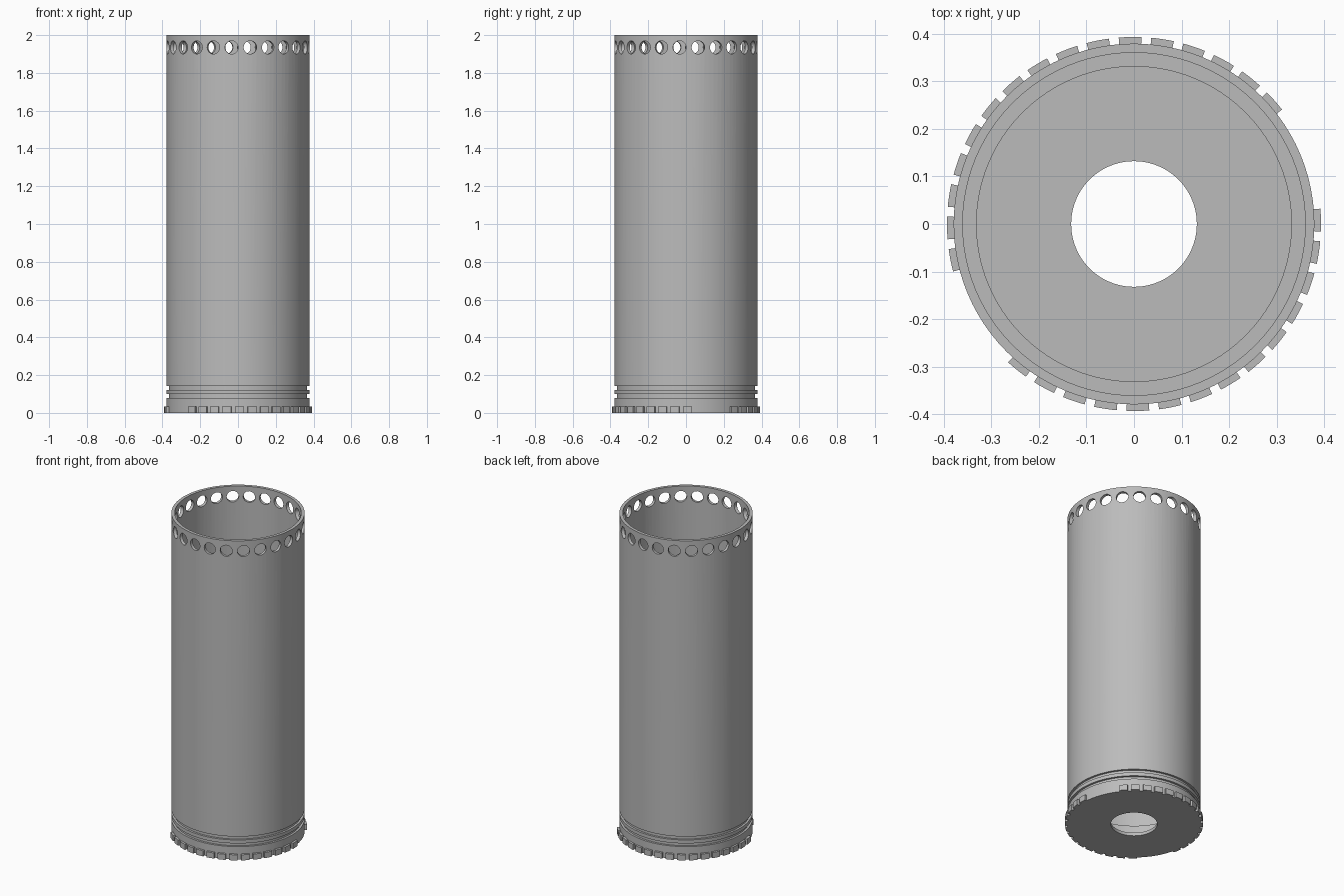
import bpy, bmesh
from math import radians, cos, sin, pi
from mathutils import Matrix

cube = bpy.data.objects.get("Cube")
if cube:
    bpy.data.objects.remove(cube, do_unlink=True)

GREY = (0.5, 0.5, 0.5, 1)
metal = bpy.data.materials.new("plain grey metal")
metal.use_nodes = True
metal.diffuse_color = GREY
metal.node_tree.nodes["Principled BSDF"].inputs["Base Color"].default_value = GREY

OUTER, INNER, SHOULDER, BORE, GROOVE = 0.379, 0.36, 0.331, 0.132, 0.366
SEGMENTS = 96


def add_object(name, bm):
    bmesh.ops.recalc_face_normals(bm, faces=bm.faces)
    mesh = bpy.data.meshes.new(name)
    bm.to_mesh(mesh)
    bm.free()
    mesh.materials.append(metal)
    obj = bpy.data.objects.new(name, mesh)
    bpy.context.collection.objects.link(obj)
    return obj


def lathe(name, profile):
    """Revolve a closed (radius, height) outline around z."""
    bm = bmesh.new()
    rings = []
    for i in range(SEGMENTS):
        a = 2 * pi * i / SEGMENTS
        rings.append([bm.verts.new((r * cos(a), r * sin(a), z)) for r, z in profile])
    n = len(profile)
    for i in range(SEGMENTS):
        a, b = rings[i], rings[(i + 1) % SEGMENTS]
        for j in range(n):
            k = (j + 1) % n
            bm.faces.new((a[j], b[j], b[k], a[k]))
    return add_object(name, bm)


# Hollow body: bored floor, two grooves, inner shoulder and open top
body = lathe("tube_body", [
    (BORE, 0), (OUTER, 0),
    (OUTER, 0.08), (GROOVE, 0.08), (GROOVE, 0.1), (OUTER, 0.1),
    (OUTER, 0.122), (GROOVE, 0.122), (GROOVE, 0.143), (OUTER, 0.143),
    (OUTER, 2), (INNER, 2),
    (INNER, 0.18), (SHOULDER, 0.18), (SHOULDER, 0.02), (BORE, 0.02),
])

# Ring of round holes below the rim
bm = bmesh.new()
for i in range(24):
    turn = Matrix.Rotation(radians(9.8 + 15 * i), 4, "Z")
    place = Matrix.Translation((OUTER, 0, 1.935)) @ Matrix.Rotation(pi / 2, 4, "Y")
    bmesh.ops.create_cone(bm, cap_ends=True, segments=24, radius1=0.035,
                          radius2=0.035, depth=0.12, matrix=turn @ place)
cutter = add_object("hole_cutter", bm)
cutter.hide_render = True
cut = body.modifiers.new("rim holes", "BOOLEAN")
cut.operation = "DIFFERENCE"
cut.solver = "EXACT"
cut.object = cutter
bpy.context.view_layer.objects.active = body
body.select_set(True)
bpy.ops.object.modifier_apply(modifier=cut.name)
bpy.data.objects.remove(cutter, do_unlink=True)

# Teeth around the foot, with two gaps of three
bm = bmesh.new()
GAPS = (1, 2, 3, 20, 21, 22)
STEPS = 4
for i in range(36):
    if i in GAPS:
        continue
    start = 1.2 + 10 * i - 3.5
    sections = []
    for s in range(STEPS + 1):
        a = radians(start + 7 * s / STEPS)
        sections.append([bm.verts.new((r * cos(a), r * sin(a), z))
                         for r, z in ((0.378, 0), (0.393, 0), (0.393, 0.035), (0.378, 0.035))])
    for a, b in zip(sections, sections[1:]):
        for j in range(4):
            k = (j + 1) % 4
            bm.faces.new((a[j], b[j], b[k], a[k]))
    bm.faces.new(sections[0])
    bm.faces.new(sections[-1])
teeth = add_object("foot_teeth", bm)

# Smooth the round walls, keep the rims crisp
teeth.select_set(True)
bpy.ops.object.shade_smooth_by_angle(angle=radians(30))
